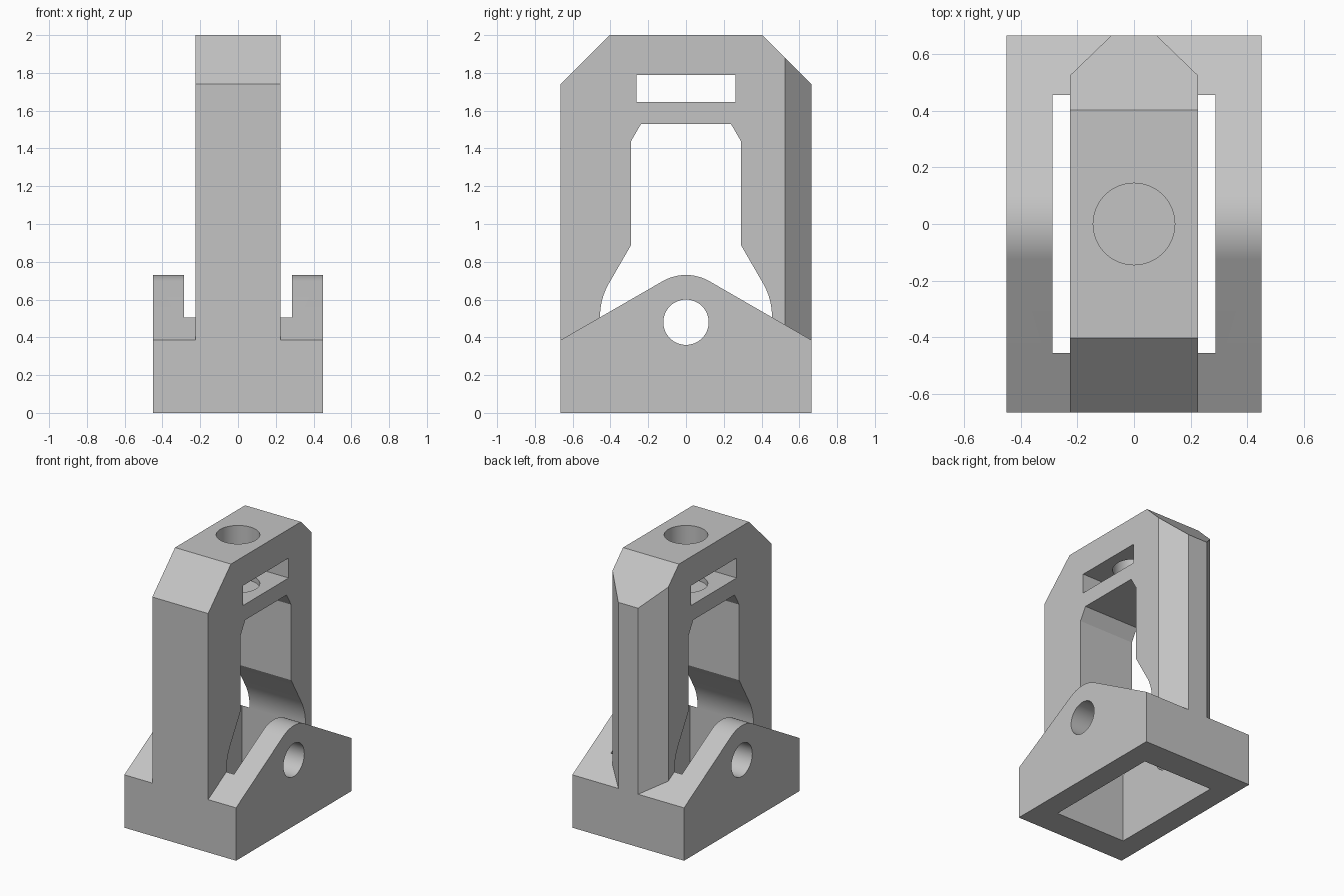
import bpy
import bmesh
from math import sin, cos, radians, tan
from mathutils import Matrix, Vector

old = bpy.data.objects.get("Cube")
if old:
    bpy.data.objects.remove(old, do_unlink=True)

grey = bpy.data.materials.new("plain grey")
grey.use_nodes = True
tone = (0.55, 0.55, 0.55, 1)
grey.diffuse_color = tone
grey.node_tree.nodes["Principled BSDF"].inputs["Base Color"].default_value = tone


def make_object(name, bm):
    bmesh.ops.recalc_face_normals(bm, faces=bm.faces)
    mesh = bpy.data.meshes.new(name)
    bm.to_mesh(mesh)
    bm.free()
    mesh.materials.append(grey)
    obj = bpy.data.objects.new(name, mesh)
    bpy.context.collection.objects.link(obj)
    return obj


def extrude(name, points, shift):
    """Close a flat outline and push it along the shift vector."""
    bm = bmesh.new()
    face = bm.faces.new([bm.verts.new(p) for p in points])
    side = bmesh.ops.extrude_face_region(bm, geom=[face])
    verts = [v for v in side["geom"] if isinstance(v, bmesh.types.BMVert)]
    bmesh.ops.translate(bm, verts=verts, vec=Vector(shift))
    return make_object(name, bm)


def symmetric_prism(name, half, half_width):
    """Mirror a (y, z) half outline in y and extrude it across x."""
    outline = half + [(-y, z) for y, z in reversed(half) if y > 1e-5]
    return extrude(name, [(-half_width, y, z) for y, z in outline],
                   (2 * half_width, 0, 0))


def cylinder(name, radius, depth, matrix):
    bm = bmesh.new()
    bmesh.ops.create_cone(bm, cap_ends=True, segments=64, radius1=radius,
                          radius2=radius, depth=depth, matrix=matrix)
    return make_object(name, bm)


def combine(target, tool, operation):
    mod = target.modifiers.new("combine", 'BOOLEAN')
    mod.operation = operation
    mod.solver = 'EXACT'
    mod.object = tool
    bpy.context.view_layer.objects.active = target
    bpy.ops.object.modifier_apply(modifier=mod.name)
    bpy.data.objects.remove(tool, do_unlink=True)


LENGTH, PIVOT_Z, BOSS = 0.665, 0.48, 0.25

# Base with sloped cheeks rounded over the pivot
base_half = [(LENGTH, 0), (LENGTH, 0.385)]
base_half += [(BOSS * sin(radians(a)), PIVOT_Z + BOSS * cos(radians(a)))
              for a in range(30, -1, -3)]
body = symmetric_prism("bracket_body", base_half, 0.45)

# Tower with bevelled top, and its two cut back corners
tower = symmetric_prism("tower", [(LENGTH, 0.1), (LENGTH, 1.74), (0.403, 2)], 0.225)
for s in (-1, 1):
    corner = [(s * 0.08, LENGTH, 0), (s * 0.225, 0.525, 0),
              (s * 0.4, 0.355, 0), (s * 0.4, 0.9, 0), (s * 0.08, 0.9, 0)]
    cutter = extrude("corner_cutter", corner, (0, 0, 2.2))
    combine(tower, cutter, 'DIFFERENCE')
combine(body, tower, 'UNION')

# Window that flares smoothly into the open base cavity
FLARE, INNER, NECK = 0.35, 0.455, 0.29
start_y = INNER - FLARE * (1 - cos(radians(30)))
start_z = 0.89 - (start_y - NECK) * tan(radians(60))
mid_z = start_z - FLARE * sin(radians(30))
window_half = [(INNER, -0.1)]
window_half += [(INNER - FLARE * (1 - cos(radians(a))), mid_z + FLARE * sin(radians(a)))
                for a in range(0, 31, 3)]
window_half += [(NECK, 0.89), (NECK, 1.44), (0.238, 1.53)]
combine(body, symmetric_prism("window_cutter", window_half, 0.287), 'DIFFERENCE')

# Nut slot, blind top bore and pivot hole
slot = symmetric_prism("slot_cutter", [(0.262, 1.645), (0.262, 1.79)], 0.5)
combine(body, slot, 'DIFFERENCE')
bore = cylinder("bore_cutter", 0.144, 0.6, Matrix.Translation((0, 0, 1.91)))
combine(body, bore, 'DIFFERENCE')
pivot = cylinder("pivot_cutter", 0.12, 1.2,
                 Matrix.Translation((0, 0, PIVOT_Z)) @ Matrix.Rotation(radians(90), 4, 'Y'))
combine(body, pivot, 'DIFFERENCE')

bpy.ops.object.select_all(action='DESELECT')
body.select_set(True)
bpy.context.view_layer.objects.active = body
bpy.ops.object.shade_smooth_by_angle(angle=radians(20))
